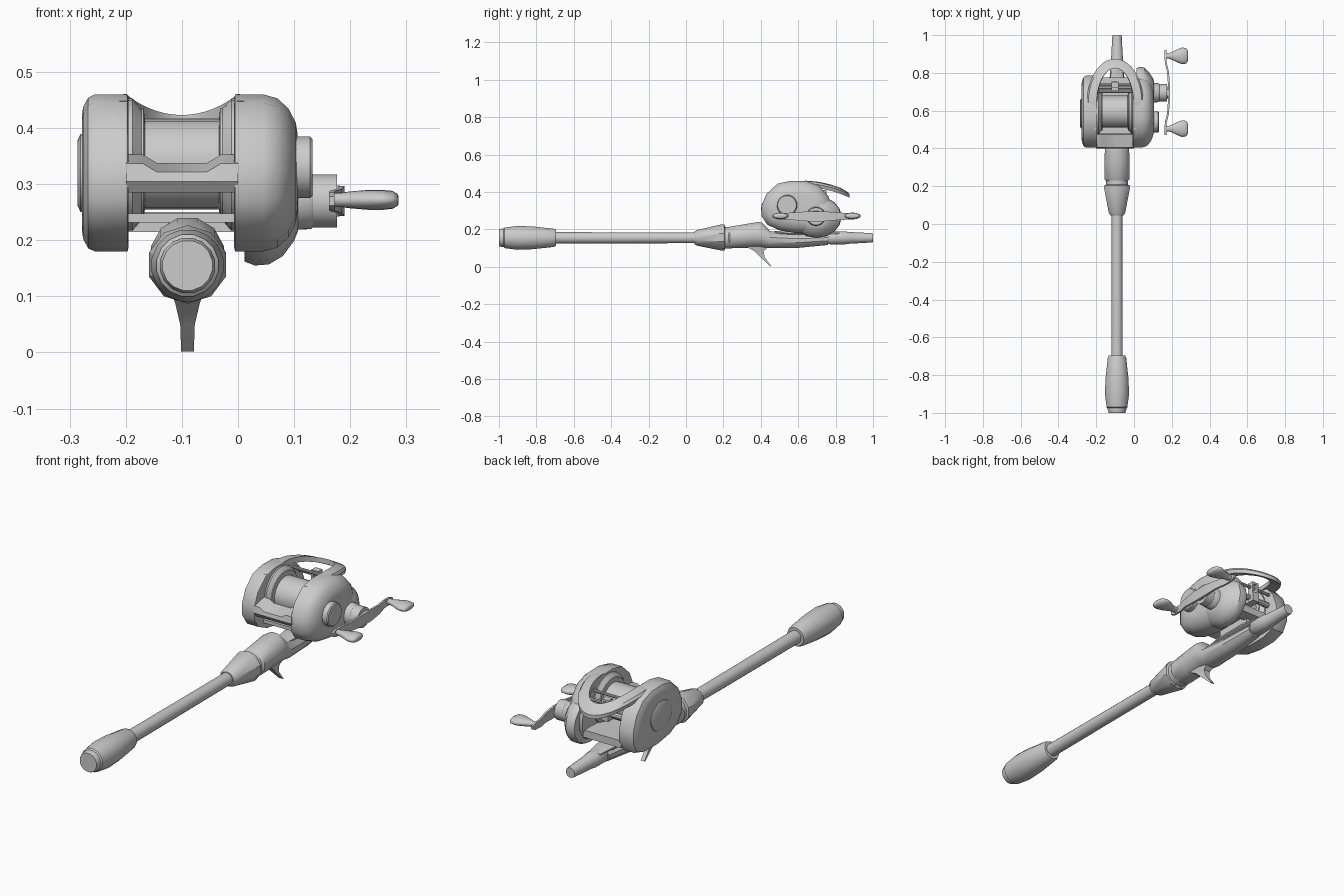
import bpy, bmesh
from math import pi, cos, sin, radians

RX, RZ = -0.09, 0.155      # rod axis
CX = -0.1                  # reel mid plane


def finish(name, bm, angle=35):
    bmesh.ops.recalc_face_normals(bm, faces=bm.faces)
    me = bpy.data.meshes.new(name)
    bm.to_mesh(me)
    bm.free()
    ob = bpy.data.objects.new(name, me)
    bpy.context.collection.objects.link(ob)
    bpy.context.view_layer.objects.active = ob
    ob.select_set(True)
    bpy.ops.object.shade_smooth_by_angle(angle=radians(angle))
    ob.select_set(False)
    return ob


def skin(name, rings, angle=35, closed=False):
    """Bridge equal rings of points; cap the ends unless closed."""
    bm = bmesh.new()
    vs = [[bm.verts.new(p) for p in r] for r in rings]
    n = len(vs[0])
    pairs = list(zip(vs, vs[1:])) + ([(vs[-1], vs[0])] if closed else [])
    for a, b in pairs:
        for i in range(n):
            j = (i + 1) % n
            bm.faces.new((a[i], a[j], b[j], b[i]))
    if not closed:
        bm.faces.new(vs[0])
        bm.faces.new(vs[-1])
    return finish(name, bm, angle)


def along_y(name, secs, n=16, cx=RX, angle=35):
    """Sections are (y, centre z, half width, half height)."""
    return skin(name, [[(cx + w * cos(2 * pi * (i + .5) / n), y, z + h * sin(2 * pi * (i + .5) / n))
                        for i in range(n)] for y, z, w, h in secs], angle)


def along_x(name, secs, cy, cz, n=24, angle=35):
    """Sections are (x, half depth, half height)."""
    return skin(name, [[(x, cy + a * cos(2 * pi * i / n), cz + b * sin(2 * pi * i / n))
                        for i in range(n)] for x, a, b in secs], angle)


def plate(name, outline, secs, cy, cz, angle=35):
    """Outline in y, z scaled about a centre at each (x, scale)."""
    return skin(name, [[(x, cy + (y - cy) * s, cz + (z - cz) * s) for y, z in outline]
                       for x, s in secs], angle)


# rod: butt grip, blank, reel seat, foregrip
along_y("butt_grip", [(-1, RZ, .045, .045), (-.985, RZ, .05, .05), (-.975, RZ, .05, .05),
                      (-.97, RZ, .056, .056), (-.9, RZ, .065, .065), (-.82, RZ, .062, .062),
                      (-.71, RZ, .05, .05), (-.695, RZ, .044, .044)])
along_y("rod_blank", [(-.72, RZ, .031, .031), (.1, RZ, .029, .029)])
along_y("seat_rear_collar", [(.045, RZ, .036, .034), (.06, RZ, .046, .042), (.19, .157, .072, .07),
                             (.205, .157, .07, .07), (.21, .157, .056, .058)], 10)
along_y("seat_ring", [(.2, RZ, .06, .06), (.245, RZ, .06, .06)], 12)
along_y("reel_seat", [(.225, RZ, .056, .056), (.235, .157, .068, .06), (.32, .165, .068, .066),
                      (.385, .172, .067, .07), (.405, .17, .067, .07), (.45, .145, .062, .047),
                      (.6, .14, .052, .04), (.76, .148, .038, .032)], 12)
along_y("foregrip", [(.755, RZ, .03, .03), (.77, RZ, .04, .036), (.85, RZ, .038, .036),
                     (.865, RZ, .033, .033), (.99, RZ, .026, .026), (1, RZ, .024, .024)], 12)

# trigger
trig = [(.31, .112, .03), (.36, .088, .022), (.40, .05, .013), (.43, .022, .012), (.452, .002, .012)]
back = [(.45, .112), (.415, .085), (.42, .052), (.436, .03), (.456, .004)]
skin("trigger", [[(RX - w, y, z), (RX + w, y, z), (RX + w * .8, yb, zb), (RX - w * .8, yb, zb)]
                 for (y, z, w), (yb, zb) in zip(trig, back)])

# side plates
outline = [(.405, .27), (.405, .33), (.43, .39), (.49, .445), (.56, .46), (.64, .458), (.71, .435),
           (.76, .38), (.785, .31), (.785, .25), (.755, .2), (.69, .18), (.59, .18), (.5, .195), (.435, .225)]
CY, CZ = .595, .32
plate("left_side_plate", outline, [(-.195, .95), (-.197, 1), (-.255, 1), (-.267, .96),
                                   (-.276, .84), (-.278, .74)], CY, CZ)
plate("right_side_plate", outline, [(-.007, .95), (-.005, 1), (.045, 1), (.07, .95),
                                    (.09, .82), (.103, .64), (.106, .5)], CY, CZ)
along_x("left_cap", [(-.27, .082, .072), (-.281, .079, .069), (-.286, .068, .058)], .585, .32)
along_x("right_cap", [(.08, .055, .055), (.128, .055, .055), (.133, .05, .05)], .54, .33)

# gear housing on the handle side
along_x("gear_housing", [(.012, .128, .105), (.03, .135, .112), (.055, .132, .11),
                         (.08, .105, .095), (.1, .075, .068), (.107, .055, .05)], .697, .267, 16)

# spool and frame flanges
along_x("spool", [(-.2, .1, .1), (-.168, .1, .1), (-.166, .084, .08), (-.034, .084, .08),
                  (-.032, .1, .1), (0, .1, .1)], .595, .335)
for side, x0, d in (("left", -.2, 1), ("right", 0, -1)):
    r = [(0, .118), (.012, .118), (.032, .095), (.032, .085), (0, .085)]
    n = 24
    skin(side + "_frame_flange", [[(x0 + d * a, .595 + b * cos(2 * pi * i / n), .335 + b * sin(2 * pi * i / n))
                                  for a, b in r] for i in range(n)], closed=True)

# thumb bar with dipped centre, lower frame bars, foot
bar = [(-.2, .015), (-.17, .015), (-.145, 0), (-.055, 0), (-.03, .015), (0, .015)]
skin("thumb_bar", [[(x, .415, .285), (x, .4, .305), (x, .405, .322 + h), (x, .475, .338 + h), (x, .48, .325)]
                   for x, h in bar])


def box(name, x0, x1, y0, y1, z0, z1):
    return skin(name, [[(x0, y, z0), (x1, y, z0), (x1, y, z1), (x0, y, z1)] for y in (y0, y1)])


box("frame_floor", -.2, 0, .47, .72, .232, .248)
box("front_frame_bar", -.2, 0, .71, .775, .215, .25)
box("foot_stem", -.125, -.065, .54, .73, .17, .24)
along_y("reel_foot", [(.44, .178, .03, .01), (.54, .182, .045, .014), (.72, .182, .045, .014),
                      (.82, .178, .03, .01)], 12)

# arched front hood
N = 20
hood = []
for i in range(N + 1):
    t = pi * i / N
    c, s = cos(t), sin(t)
    yo, yi = .64 + .235 * s, .64 + .185 * s
    zt = lambda y: .458 - .9 * max(0, y - .62) ** 2
    hood.append([(CX + .15 * c, yo, zt(yo) - .012), (CX + .142 * c, yo - .01 * s, zt(yo)),
                 (CX + .098 * c, yi, zt(yi) + .003), (CX + .095 * c, yi, zt(yi) - .022),
                 (CX + .145 * c, yo, zt(yo) - .03)])
ends = [[(x, .5, z - .012) for x, y, z in hood[k]] for k in (0, -1)]
skin("front_hood", [ends[0]] + hood + [ends[1]])

# level wind
for nm, y, z, r in (("worm_shaft", .725, .335, .014), ("guide_bar", .735, .385, .008), ("top_bar", .7, .41, .007)):
    along_x(nm, [(-.2, r, r), (0, r, r)], y, z, 10)
box("line_guide_base", -.118, -.082, .7, .755, .31, .355)
for x in (-.113, -.087):
    box("line_guide_post", x - .005, x + .005, .72, .752, .35, .405)
box("line_guide_top", -.118, -.082, .72, .752, .4, .41)

# handle: shaft, star drag, arm, knobs
HY, HZ = .695, .27
along_x("handle_shaft", [(.09, .052, .052), (.13, .05, .05), (.134, .047, .047), (.176, .047, .047)], HY, HZ)
along_x("handle_nut", [(.165, .034, .034), (.19, .03, .03)], HY, HZ, 6)
arm = [(-.225, .162, .008), (-.205, .162, .016), (-.16, .163, .018), (-.11, .175, .021), (-.04, .18, .027),
       (.04, .18, .027), (.11, .175, .021), (.16, .163, .018), (.205, .162, .016), (.225, .162, .008)]
skin("handle_arm", [[(x, HY + y, HZ - h), (x + .01, HY + y, HZ - h), (x + .01, HY + y, HZ + h), (x, HY + y, HZ + h)]
                    for y, x, h in arm])
for d in (-.19, .195):
    along_x("handle_knob", [(.165, .015, .013), (.185, .015, .013), (.2, .02, .015), (.235, .037, .018),
                            (.255, .044, .018), (.275, .041, .016), (.284, .03, .011), (.286, .02, .007)],
            HY + d, .272, 16, 50)
